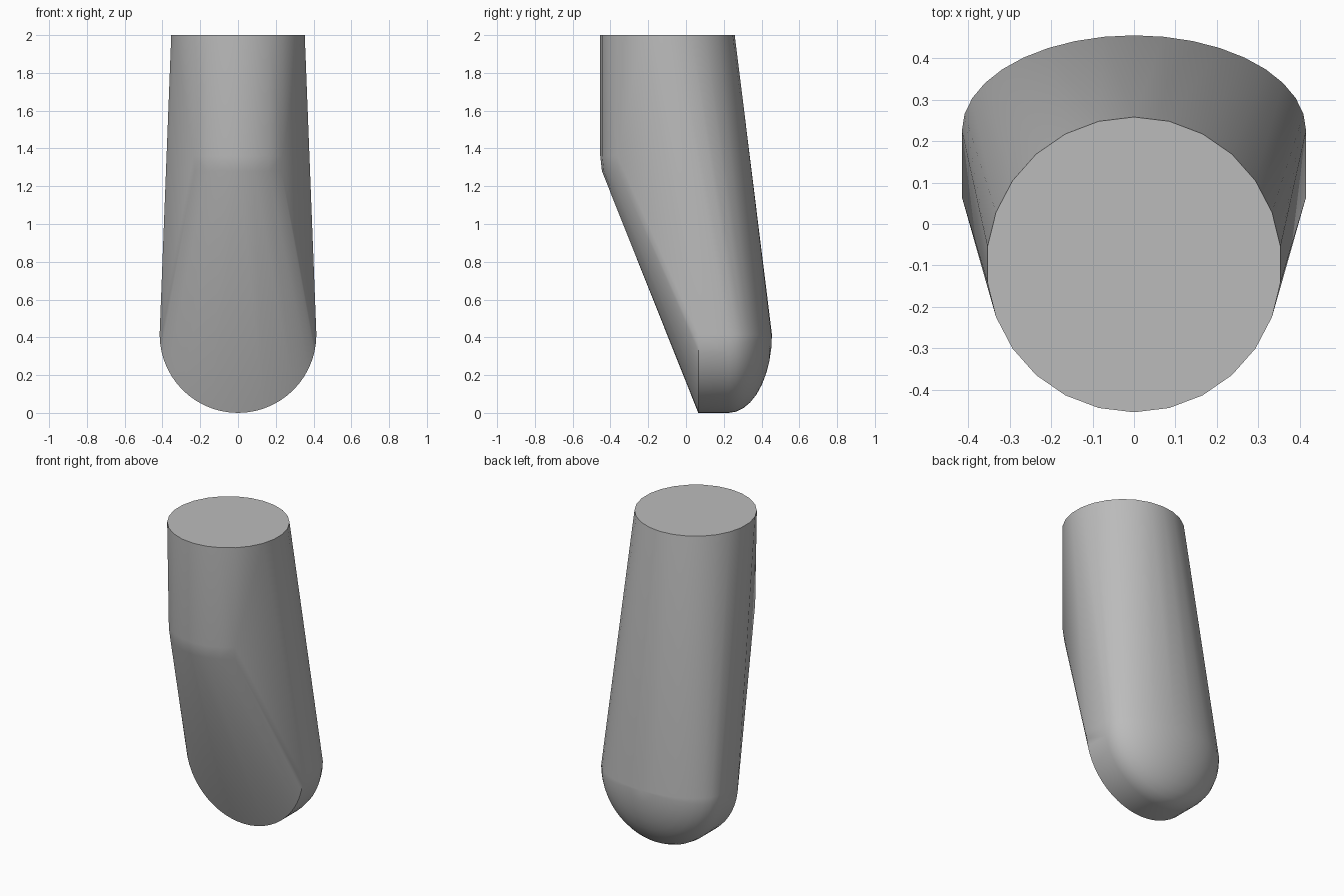
import bpy, bmesh, math
from mathutils import Vector

cube = bpy.data.objects.get("Cube")
if cube:
    bpy.data.objects.remove(cube)

TOP_R, TOP_Y, TOP_Z = 0.356, -0.098, 2.0
TIP_R, FRONT_Y, BACK_Y, BULGE = 0.415, 0.065, 0.225, 0.23
SIDES = 26

mat = bpy.data.materials.new("plain grey")
mat.use_nodes = True
grey = (0.5, 0.5, 0.5, 1)
mat.diffuse_color = grey
mat.node_tree.nodes["Principled BSDF"].inputs["Base Color"].default_value = grey

points = []

# Round flat top, with its front arc dropped straight down to the bend
for i in range(SIDES):
    a = math.tau * i / SIDES
    x, y = math.sin(a), math.cos(a)
    points.append((TOP_R * x, TOP_Y + TOP_R * y, TOP_Z))
    if y < -0.6:
        points.append((TOP_R * x, TOP_Y + TOP_R * y, 1.36))
        points.append((TOP_R * x * 0.97, TOP_Y + TOP_R * y * 0.975, 1.28))

# Rounded lower end: straight rim in front, half-dome behind
STEPS, RINGS = 28, 9
for i in range(STEPS + 1):
    a = math.pi * i / STEPS
    x, z = TIP_R * math.cos(a), -TIP_R * math.sin(a)
    points.append((x, FRONT_Y, TIP_R + z))
    for j in range(RINGS):
        t = math.pi / 2 * j / RINGS
        points.append((x * math.cos(t), BACK_Y + BULGE * math.sin(t), TIP_R + z * math.cos(t)))
points.append((0, BACK_Y + BULGE, TIP_R))

# Stretch one skin over all the sections
bm = bmesh.new()
for p in points:
    bm.verts.new(p)
bmesh.ops.remove_doubles(bm, verts=bm.verts, dist=0.0005)
hull = bmesh.ops.convex_hull(bm, input=bm.verts)
inner = {g for g in hull["geom_interior"] + hull["geom_unused"] if isinstance(g, bmesh.types.BMVert)}
bmesh.ops.delete(bm, geom=list(inner), context='VERTS')
bmesh.ops.dissolve_limit(bm, angle_limit=0.005, verts=bm.verts, edges=bm.edges)
bmesh.ops.recalc_face_normals(bm, faces=bm.faces)

mesh = bpy.data.meshes.new("tapered_body")
bm.to_mesh(mesh)
bm.free()
mesh.materials.append(mat)
body = bpy.data.objects.new("tapered_body", mesh)
bpy.context.collection.objects.link(body)

# Smooth sides, crisp top and front rim
bpy.context.view_layer.objects.active = body
body.select_set(True)
bpy.ops.object.shade_smooth_by_angle(angle=math.radians(35))
